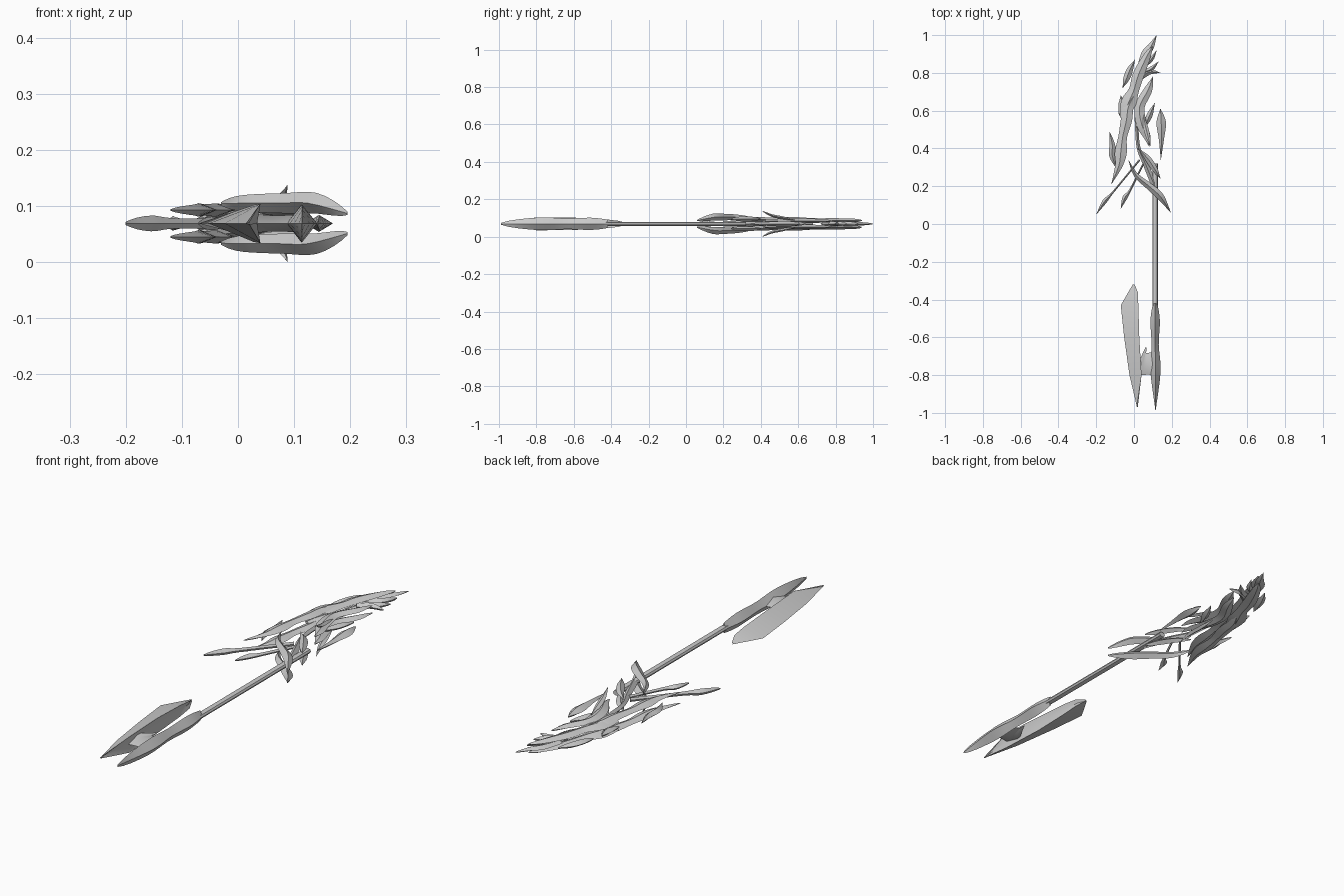
import bpy
import bmesh
import math
from mathutils import Vector

default_cube = bpy.data.objects.get("Cube")
if default_cube:
    bpy.data.objects.remove(default_cube, do_unlink=True)

UNIT = 0.01          # all part sizes below are in hundredths
MID_HEIGHT = 0.069   # the weapon lies flat, symmetric about this height

steel = bpy.data.materials.new("grey_steel")
steel.use_nodes = True
steel.diffuse_color = (0.6, 0.6, 0.6, 1)
steel.node_tree.nodes["Principled BSDF"].inputs["Base Color"].default_value = (0.6, 0.6, 0.6, 1)


def loft(name, rings, twin=False):
    """Skin a row of closed rings; twin adds a copy reflected below the mid plane."""
    bm = bmesh.new()
    loops = [[bm.verts.new(Vector(p) * UNIT) for p in ring] for ring in rings]
    count = len(loops[0])
    for first, second in zip(loops, loops[1:]):
        for i in range(count):
            j = (i + 1) % count
            bm.faces.new((first[i], first[j], second[j], second[i]))
    bm.faces.new(loops[0])
    bm.faces.new(loops[-1])
    bmesh.ops.recalc_face_normals(bm, faces=bm.faces)
    mesh = bpy.data.meshes.new(name)
    bm.to_mesh(mesh)
    bm.free()
    mesh.shade_smooth()
    mesh.set_sharp_from_angle(angle=math.radians(30))
    mesh.materials.append(steel)
    part = bpy.data.objects.new(name, mesh)
    part.location.z = MID_HEIGHT
    bpy.context.collection.objects.link(part)
    if twin:
        mirror = part.modifiers.new("lower_twin", "MIRROR")
        mirror.use_axis = (False, False, True)
        mirror.use_mirror_merge = False
    return part


def smooth_rows(rows, steps):
    """Catmull-Rom curve through rows of (x, y, half width, lift)."""
    ends = [rows[0]] + rows + [rows[-1]]
    result = []
    for a, b, c, d in zip(ends, ends[1:], ends[2:], ends[3:]):
        for s in range(steps):
            t = s / steps
            result.append([
                q + t * ((r - p) + t * ((2 * p - 5 * q + 4 * r - u) + t * (3 * q - p - 3 * r + u))) / 2
                for p, q, r, u in zip(a, b, c, d)])
    return result + [list(rows[-1])]


def blade(name, rows, thick, lift=0, steps=4):
    """Ridged blade with a diamond section that follows a curved spine."""
    rows = [tuple(row) + (lift,) * (4 - len(row)) for row in rows]
    path = smooth_rows(rows, steps)
    widest = max(row[2] for row in path)
    rings = []
    for i, (x, y, width, z) in enumerate(path):
        before, after = path[max(i - 1, 0)], path[min(i + 1, len(path) - 1)]
        along = Vector((after[0] - before[0], after[1] - before[1])).normalized()
        width = max(width, 0.05)
        side = Vector((-along.y, along.x)) * width
        ridge = thick * math.sqrt(width / widest)
        rings.append([(x + side.x, y + side.y, z), (x, y, z + ridge),
                      (x - side.x, y - side.y, z), (x, y, z - ridge)])
    return loft(name, rings, twin=rows[0][3] > 0)


# Shaft: an eight-sided rod
shaft_ring = [(math.cos(k * math.tau / 8), math.sin(k * math.tau / 8)) for k in range(8)]
loft("shaft", [[(11.2 + 1.5 * c, y, 1.1 * s) for c, s in shaft_ring] for y in (-50, 32)])

# Butt spike, its side blade and the bridge that joins them
blade("butt_spike", [(11.2, -42, 1.2), (11.2, -51, 2.5), (11.2, -64, 1.9),
                     (11.4, -78, 2.7), (11.4, -99, 0)], 3.4)
side_rows = [(-32, -0.6, 0.3, 0.4), (-36, -3, 2, 1.6), (-43, -7, 2.3, 2.4),
             (-60, -5.2, 2.8, 3.3), (-80, -2.4, 4, 3.5), (-97, 1.6, 2, 0.1)]
loft("butt_side_blade", [[(left, y, 0), (right, y, high), (right - 0.6, y, 0), (right, y, -high)]
                         for y, left, right, high in side_rows])
blade("butt_bridge", [(2.5, -73, 9), (5, -74, 6.2), (8, -74, 5.8), (11.5, -74, 7.5)], 1.8)

# Main head: outer crescent and long swept blade, each a pair of shells
blade("outer_crescent", [(-12, 21, 0), (-8, 31, 2), (-7, 38, 3.2), (-6, 46, 2.3),
                         (-4, 55, 3), (-3, 62, 2.5), (0, 68, 0)], 1.2, lift=2.4)
blade("swept_blade", [(-6, 56, 1.5), (-3, 64, 4), (0, 71, 2.7), (2, 78, 3),
                      (5, 85, 2.5), (8, 91, 1.5), (10, 94, 0)], 1.4, lift=1.8)
blade("head_tip", [(3, 82, 1.5), (6, 90, 2.2), (9, 94, 1.7), (12, 100, 0)], 1)

# Inner crescent and the fins that flare away from it
blade("inner_crescent", [(10, 78, 0), (7.5, 71, 2.2), (3, 62, 2.6),
                         (4, 53, 2.8), (7, 46, 1.8), (8, 41, 0)], 1.2, lift=1.6)
blade("flared_fin", [(5, 58, 0, 2), (6, 52, 1.2, 3.2), (7.5, 46, 1.1, 4.4), (8.8, 41, 0, 6.7)], 0.8)

# Barbs and hooks around the head
barbs = {
    "outer_hook": [(-13, 49, 0), (-11.5, 42, 1.5), (-11.5, 36, 1.6), (-9, 29, 0)],
    "left_barb": [(-7, 68, 0), (-6.5, 63, 1.8), (-8, 57, 0)],
    "upper_hook": [(-6, 72, 0), (-4, 77, 1.7), (-2, 82, 1.6), (0.5, 87, 0)],
    "right_barb_low": [(3, 77, 1.2), (8, 80.5, 1.5), (14, 80, 0)],
    "right_barb_middle": [(4, 80, 1), (9, 82, 1.3), (13, 86, 0)],
    "right_barb_high": [(5, 84, 1), (9, 87, 1.2), (12, 92, 0)],
    "inner_barb": [(11, 64, 0), (8, 57, 1.6), (5, 50, 0)],
}
for barb_name, barb_rows in barbs.items():
    blade(barb_name, barb_rows, 1.3)

# Floating leaf beside the head
blade("side_leaf", [(14, 61, 0), (14.4, 54, 2.5), (14.5, 45, 1.4), (14.2, 34, 0)], 1.5)

# Claw-shaped guards above and below the shaft
blade("large_guard", [(-3, 34, 0, 3.5), (1, 26, 1.2, 3.6), (8, 20, 1.8, 3.6),
                      (14, 14.5, 1.9, 3.6), (19.5, 6, 0, 1.8)], 1.9)
blade("small_guard", [(2, 40, 0), (7, 35, 1.5), (11, 29, 1.5), (14, 24, 0)], 1.3, lift=2.6)

# Neck strand that ties the shaft into the head
blade("neck", [(1, 60, 0.8), (1.5, 50, 0.9), (2.5, 40, 1), (6, 32, 1.4), (11, 20, 1.6)], 1.5)

# Trailing spikes behind the guard
blade("long_trailing_spike", [(-20, 5, 0), (-15.5, 12, 1.2), (-11, 17, 0.5), (3, 34, 0.5)], 1.4)
blade("short_trailing_spike", [(-7, 8, 0), (-4.8, 14, 1.3), (-2, 18, 0.6), (5, 32, 0.5)], 1.2)
